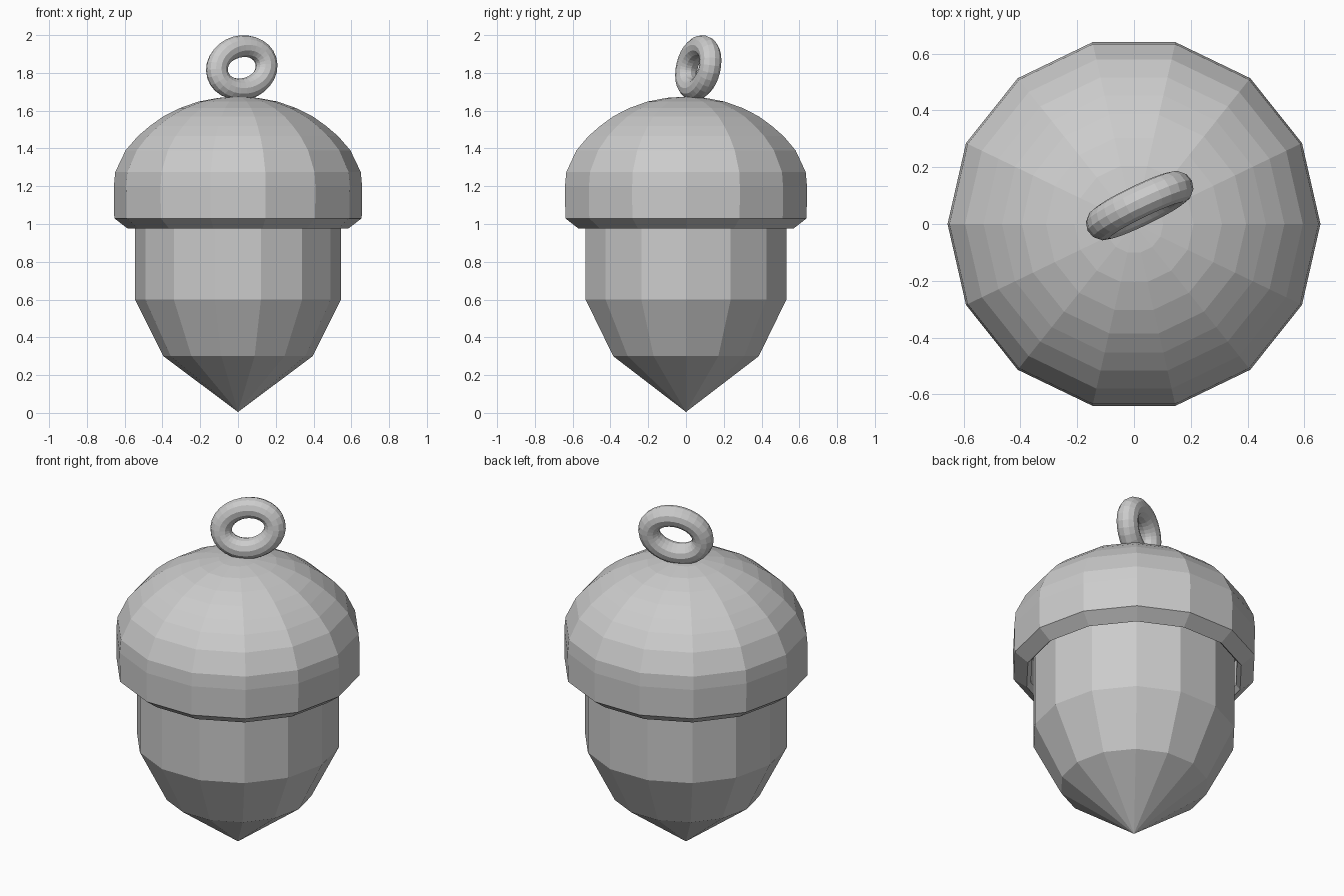
import bpy, bmesh
from math import sin, cos, pi, radians
from mathutils import Matrix, Vector

if "Cube" in bpy.data.objects:
    bpy.data.objects.remove(bpy.data.objects["Cube"])

SIDES = 14


def add_object(name, bm):
    bmesh.ops.recalc_face_normals(bm, faces=bm.faces)
    mesh = bpy.data.meshes.new(name)
    bm.to_mesh(mesh)
    bm.free()
    ob = bpy.data.objects.new(name, mesh)
    bpy.context.collection.objects.link(ob)
    return ob


def lathe(name, profile):
    """Revolve (radius, z) points around z; radius 0 becomes a single tip."""
    bm = bmesh.new()
    rings = []
    for r, z in profile:
        n = SIDES if r > 0 else 1
        rings.append([bm.verts.new((r * cos(2 * pi * i / SIDES),
                                    r * sin(2 * pi * i / SIDES), z)) for i in range(n)])
    for a, b in zip(rings, rings[1:]):
        for i in range(SIDES):
            j = (i + 1) % SIDES
            quad = [a[i % len(a)], a[j % len(a)], b[j % len(b)], b[i % len(b)]]
            bm.faces.new(list(dict.fromkeys(quad)))
    return add_object(name, bm)


# Nut body, pointed at the bottom and running up inside the cap
lathe("nut", [(0, 0.005), (0.395, 0.30), (0.545, 0.60), (0.545, 1.15), (0, 1.15)])

# Domed cap with bevelled lip and a recess around the nut
lathe("cap", [(0, 1.674), (0.103, 1.668), (0.21, 1.648), (0.31, 1.613), (0.395, 1.57),
              (0.465, 1.52), (0.53, 1.465), (0.595, 1.39), (0.65, 1.275), (0.657, 1.20),
              (0.655, 1.03), (0.583, 0.975), (0.56, 1.0), (0.56, 1.15), (0, 1.15)])

# Hanging loop: oval ring of round section, turned, rolled and leaning back slightly
place = (Matrix.Translation((0.02, 0.065, 1.827)) @ Matrix.Rotation(radians(25), 4, 'Z')
         @ Matrix.Rotation(radians(-7), 4, 'X') @ Matrix.Rotation(radians(-15), 4, 'Y'))
MAJOR, MINOR, TUBE = 28, 12, 0.058
bm = bmesh.new()
loops = []
for i in range(MAJOR):
    t = 2 * pi * i / MAJOR
    centre = Vector((0.148 * cos(t), 0, 0.113 * sin(t)))
    out = Vector((0.113 * cos(t), 0, 0.148 * sin(t))).normalized()
    loops.append([bm.verts.new(place @ (centre + TUBE * (out * cos(s) + Vector((0, sin(s), 0)))))
                  for s in (2 * pi * k / MINOR for k in range(MINOR))])
for i in range(MAJOR):
    a, b = loops[i], loops[(i + 1) % MAJOR]
    for k in range(MINOR):
        m = (k + 1) % MINOR
        bm.faces.new((a[k], a[m], b[m], b[k]))
add_object("hanging_loop", bm)
